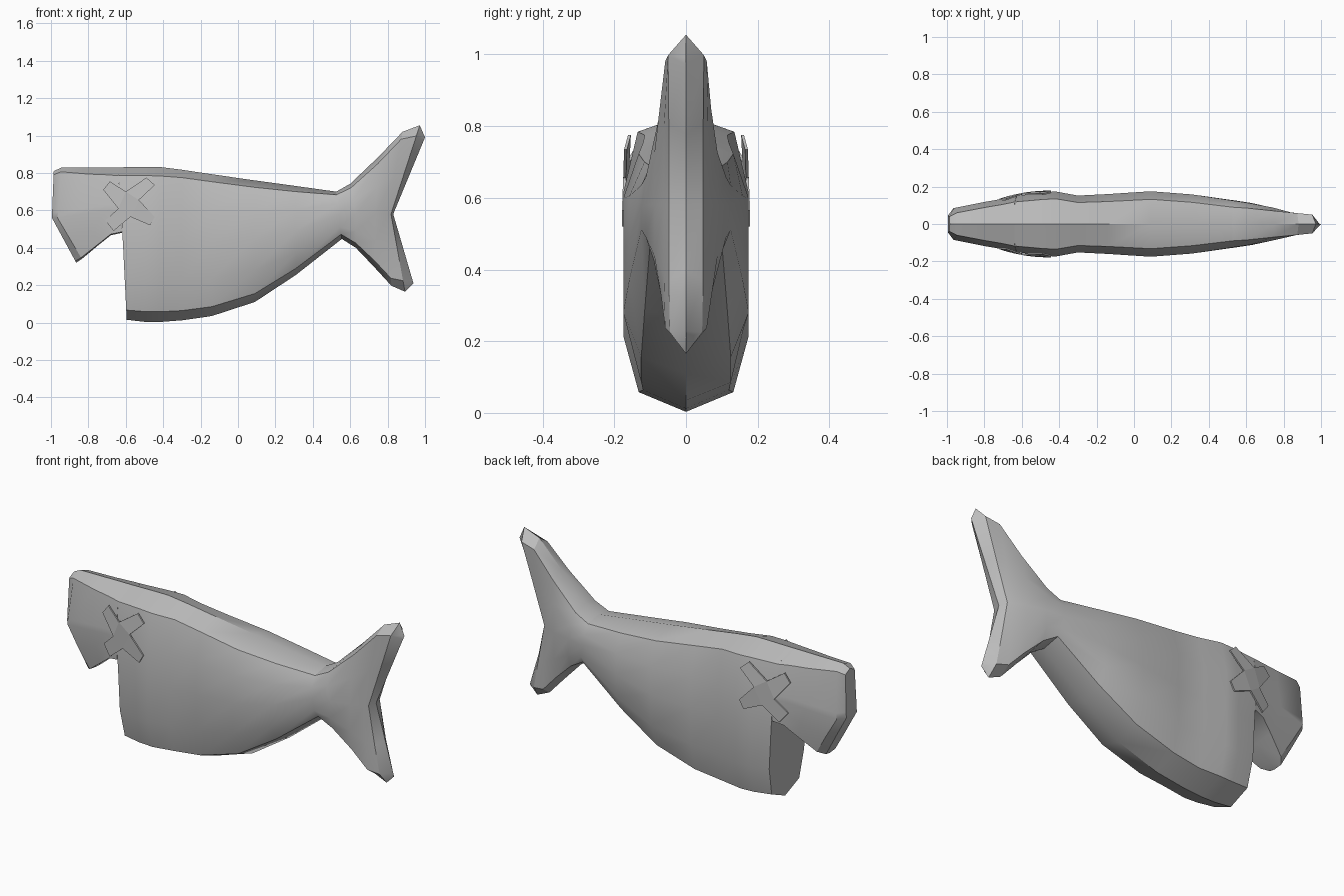
import bpy, bmesh, math
from mathutils import Vector

if "Cube" in bpy.data.objects:
    bpy.data.objects.remove(bpy.data.objects["Cube"], do_unlink=True)

grey = bpy.data.materials.new("plain grey")
grey.use_nodes = True
col = (0.5, 0.5, 0.5, 1)
grey.diffuse_color = col
grey.node_tree.nodes["Principled BSDF"].inputs["Base Color"].default_value = col


def finish(bm, name, smooth=True):
    bmesh.ops.remove_doubles(bm, verts=bm.verts, dist=0.0005)
    bmesh.ops.recalc_face_normals(bm, faces=bm.faces)
    me = bpy.data.meshes.new(name)
    bm.to_mesh(me)
    bm.free()
    me.materials.append(grey)
    ob = bpy.data.objects.new(name, me)
    bpy.context.collection.objects.link(ob)
    if smooth:
        bpy.ops.object.select_all(action='DESELECT')
        ob.select_set(True)
        bpy.context.view_layer.objects.active = ob
        bpy.ops.object.shade_smooth_by_angle(angle=math.radians(32))
    return ob


def ring(bm, top, mid, bot, w, w_top, w_bot, b_top, b_bot, u):
    """Ridged section following top-mid-bottom, mirrored in y."""
    t, m, b = (Vector((p[0], 0, p[1])) for p in (top, mid, bot))
    pts = [(t, 0), (t + (m - t).normalized() * b_top, w_top), (t.lerp(m, u), w),
           (m, w), (m.lerp(b, .5), w),
           (b + (m - b).normalized() * b_bot, w_bot), (b, 0)]
    left = [bm.verts.new((p.x, y, p.z)) for p, y in pts]
    right = [bm.verts.new((p.x, -y, p.z)) for p, y in pts[1:-1]]
    return left + right[::-1]


def loft(name, sections, u):
    bm = bmesh.new()
    rings = [ring(bm, *s, u) for s in sections]
    n = len(rings[0])
    for a, b in zip(rings, rings[1:]):
        for i in range(n):
            j = (i + 1) % n
            bm.faces.new((a[i], a[j], b[j], b[i]))
    # close both ends with strips across the thickness
    for r in (rings[0], rings[-1]):
        for i in range(6):
            quad = [r[i], r[i + 1], r[(n - i - 1) % n], r[(n - i) % n]]
            bm.faces.new(list(dict.fromkeys(quad)))
    return finish(bm, name)


# Head with upper jaw: top, mid, bottom, widths (mid, top, bottom), bevels
loft("head", [
    ((-.985, .81), (-.995, .56), (-.865, .32), .045, .04, .04, .02, .01),
    ((-.945, .828), (-.965, .56), (-.835, .34), .085, .06, .075, .022, .008),
    ((-.80, .829), (-.80, .585), (-.745, .415), .118, .088, .112, .035, .005),
    ((-.70, .83), (-.70, .60), (-.68, .467), .135, .105, .135, .04, .005),
    ((-.64, .83), (-.627, .60), (-.62, .48), .15, .118, .15, .045, .005),
], .88)

# Body and forked tail in one skin
loft("body_and_tail", [
    ((-.64, .83), (-.615, .42), (-.595, .015), .15, .118, .118, .045, .052),
    ((-.50, .832), (-.50, .42), (-.50, .004), .168, .13, .128, .046, .055),
    ((-.42, .832), (-.42, .42), (-.42, .003), .174, .135, .132, .048, .055),
    ((-.30, .817), (-.30, .42), (-.30, .012), .152, .115, .12, .042, .052),
    ((-.14, .793), (-.14, .43), (-.14, .035), .16, .12, .125, .04, .05),
    ((.09, .76), (.09, .45), (.09, .11), .175, .132, .125, .037, .045),
    ((.31, .73), (.31, .49), (.31, .255), .158, .116, .115, .03, .035),
    ((.525, .70), (.535, .575), (.555, .447), .125, .09, .10, .017, .025),
    ((.60, .742), (.63, .58), (.63, .40), .112, .085, .09, .022, .025),
    ((.75, .885), (.735, .58), (.73, .295), .088, .07, .07, .035, .035),
    ((.88, 1.02), (.80, .58), (.82, .197), .062, .058, .058, .04, .04),
    ((.972, 1.055), (.818, .58), (.893, .165), .048, .05, .045, .06, .06),
    ((1.0, .99), (.83, .58), (.938, .21), 0, 0, 0, .02, .02),
], .52)

# Crossed-out eyes: thin curved plates on both sides
inner = [(-.60, .70), (-.53, .655), (-.575, .565), (-.64, .61)]
tips = [((-.49, .775), (-.445, .735)), ((-.445, .565), (-.47, .52)),
        ((-.665, .49), (-.71, .545)), ((-.72, .71), (-.685, .755))]
for side, label in ((-1, "right"), (1, "left")):
    bm = bmesh.new()

    def vert(p):
        y = .179 - .6 * (p[0] + .45) ** 2 - .25 * max(0, p[1] - .71)
        return bm.verts.new((p[0], side * y, p[1]))

    core = [vert(p) for p in inner]
    bm.faces.new(core)
    for i, (a, b) in enumerate(tips):
        bm.faces.new((core[i], vert(a), vert(b), core[(i + 1) % 4]))
    out = bmesh.ops.extrude_face_region(bm, geom=bm.faces[:])["geom"]
    for v in out:
        if isinstance(v, bmesh.types.BMVert):
            v.co.y -= side * .008
    finish(bm, label + "_eye_cross", False)
